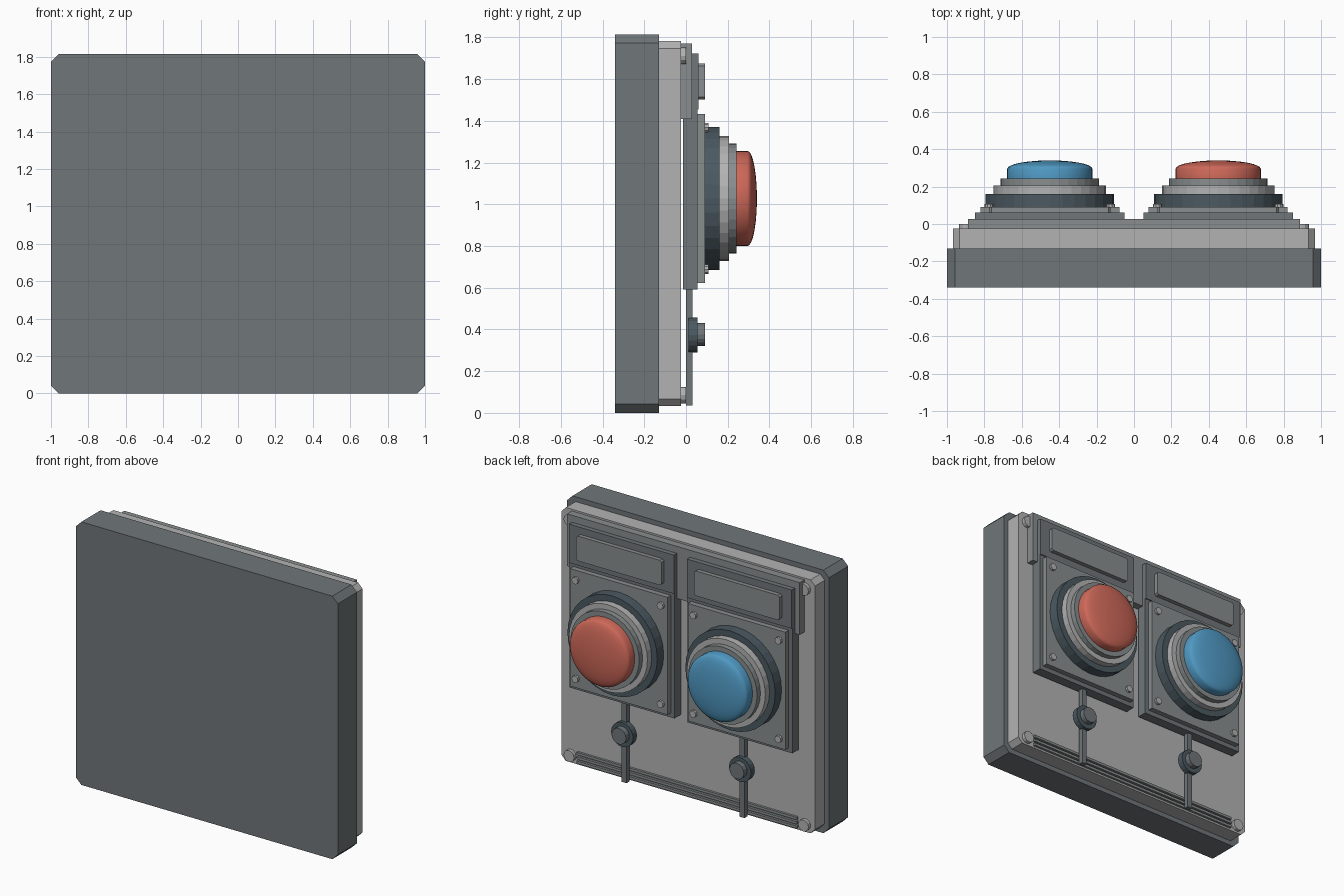
import bpy, bmesh, math

if "Cube" in bpy.data.objects:
    bpy.data.objects.remove(bpy.data.objects["Cube"])

def material(name, rgb):
    m = bpy.data.materials.new(name)
    m.diffuse_color = (*rgb, 1)
    m.use_nodes = True
    m.node_tree.nodes["Principled BSDF"].inputs["Base Color"].default_value = m.diffuse_color
    return m

BASE = material("base_grey", (0.16, 0.18, 0.19))
DARK = material("dark_grey", (0.07, 0.10, 0.12))
MID = material("mid_grey", (0.25, 0.27, 0.27))
LIGHT = material("light_grey", (0.45, 0.45, 0.45))
RED = material("red", (0.62, 0.14, 0.10))
BLUE = material("blue", (0.08, 0.32, 0.55))

def finish(name, bm, mat):
    bmesh.ops.recalc_face_normals(bm, faces=bm.faces)
    me = bpy.data.meshes.new(name)
    bm.to_mesh(me)
    bm.free()
    ob = bpy.data.objects.new(name, me)
    bpy.context.collection.objects.link(ob)
    me.materials.append(mat)
    return ob

def plate(name, x, y, z, mat, c=0.0):
    """Panel spanning (min, max) ranges, corners cut by c in the xz plane."""
    (x0, x1), (y0, y1), (z0, z1) = x, y, z
    if c:
        pts = [(x0 + c, z0), (x1 - c, z0), (x1, z0 + c), (x1, z1 - c),
               (x1 - c, z1), (x0 + c, z1), (x0, z1 - c), (x0, z0 + c)]
    else:
        pts = [(x0, z0), (x1, z0), (x1, z1), (x0, z1)]
    bm = bmesh.new()
    face = bm.faces.new([bm.verts.new((px, y0, pz)) for px, pz in pts])
    ext = bmesh.ops.extrude_face_region(bm, geom=[face], use_keep_orig=True)
    bmesh.ops.translate(bm, vec=(0, y1 - y0, 0),
                        verts=[v for v in ext["geom"] if isinstance(v, bmesh.types.BMVert)])
    return finish(name, bm, mat)

def turned(name, x, z, profile, mat, n=32, smooth=False):
    """Solid of revolution about the y axis from (radius, y) points."""
    bm = bmesh.new()
    rings = [[bm.verts.new((x + r * math.cos(2 * math.pi * i / n), y,
                            z + r * math.sin(2 * math.pi * i / n))) for i in range(n)]
             for r, y in profile]
    for a, b in zip(rings, rings[1:]):
        for i in range(n):
            j = (i + 1) % n
            bm.faces.new((a[i], a[j], b[j], b[i]))
    bm.faces.new(rings[0])
    bm.faces.new(rings[-1])
    ob = finish(name, bm, mat)
    if smooth:
        bpy.ops.object.select_all(action='DESELECT')
        ob.select_set(True)
        bpy.context.view_layer.objects.active = ob
        bpy.ops.object.shade_smooth_by_angle(angle=math.radians(35))
    return ob

def disc(name, x, z, r, y0, y1, mat, n=32):
    return turned(name, x, z, [(r, y0), (r, y1)], mat, n)

# Wall box, face panel and header
plate("wall_base", (-1, 1), (-0.34, -0.13), (0, 1.815), BASE, 0.042)
plate("face_panel", (-0.968, 0.968), (-0.13, -0.024), (0.033, 1.782), LIGHT, 0.034)
plate("header_panel", (-0.888, 0.888), (-0.024, 0.028), (1.41, 1.77), MID)

# Corner bolts
for sx in (-1, 1):
    for z in (0.085, 1.712):
        disc("corner_bolt", sx * 0.895, z, 0.04, -0.03, 0.0, LIGHT, 12)

# Thin ribs along the bottom
for z in (0.055, 0.085, 0.115):
    plate("bottom_rib", (-0.84, 0.84), (-0.026, -0.008), (z - 0.009, z + 0.009), MID)

# Two button stations
CZ = 1.028
for cx, colour, side in ((0.45, RED, "red"), (-0.45, BLUE, "blue")):
    def span(h):
        return (cx - h, cx + h)
    plate(side + "_housing", span(0.40), (-0.015, 0.054), (0.592, 1.455), BASE)
    plate(side + "_button_plate", span(0.372), (0.054, 0.09), (0.623, 1.434), MID)
    plate(side + "_label_frame", span(0.40), (0.028, 0.061), (1.455, 1.722), BASE)
    plate(side + "_label", span(0.325), (0.061, 0.09), (1.502, 1.674), MID, 0.012)
    for dx in (-0.325, 0.325):
        for dz in (-0.34, 0.34):
            disc(side + "_plate_bolt", cx + dx, CZ + dz, 0.024, 0.088, 0.107, LIGHT, 10)
    # Stepped collar and domed cap
    disc(side + "_outer_ring", cx, CZ, 0.343, 0.09, 0.16, DARK)
    disc(side + "_middle_ring", cx, CZ, 0.30, 0.16, 0.206, LIGHT)
    disc(side + "_inner_ring", cx, CZ, 0.263, 0.206, 0.243, MID)
    dome = [(0.228, 0.243)] + [(0.228 * math.cos(math.radians(a)),
                                0.295 + 0.045 * math.sin(math.radians(a)))
                               for a in (0, 12, 24, 36, 48, 60, 72, 82, 88)]
    turned(side + "_button", cx, CZ, dome, colour, 40, True)
    # Conduit rod with knob
    plate(side + "_rod", span(0.019), (0.0, 0.032), (0.035, 0.6), BASE)
    disc(side + "_knob_base", cx, 0.373, 0.084, 0.012, 0.054, DARK, 20)
    disc(side + "_knob", cx, 0.376, 0.055, 0.054, 0.09, BASE, 16)
